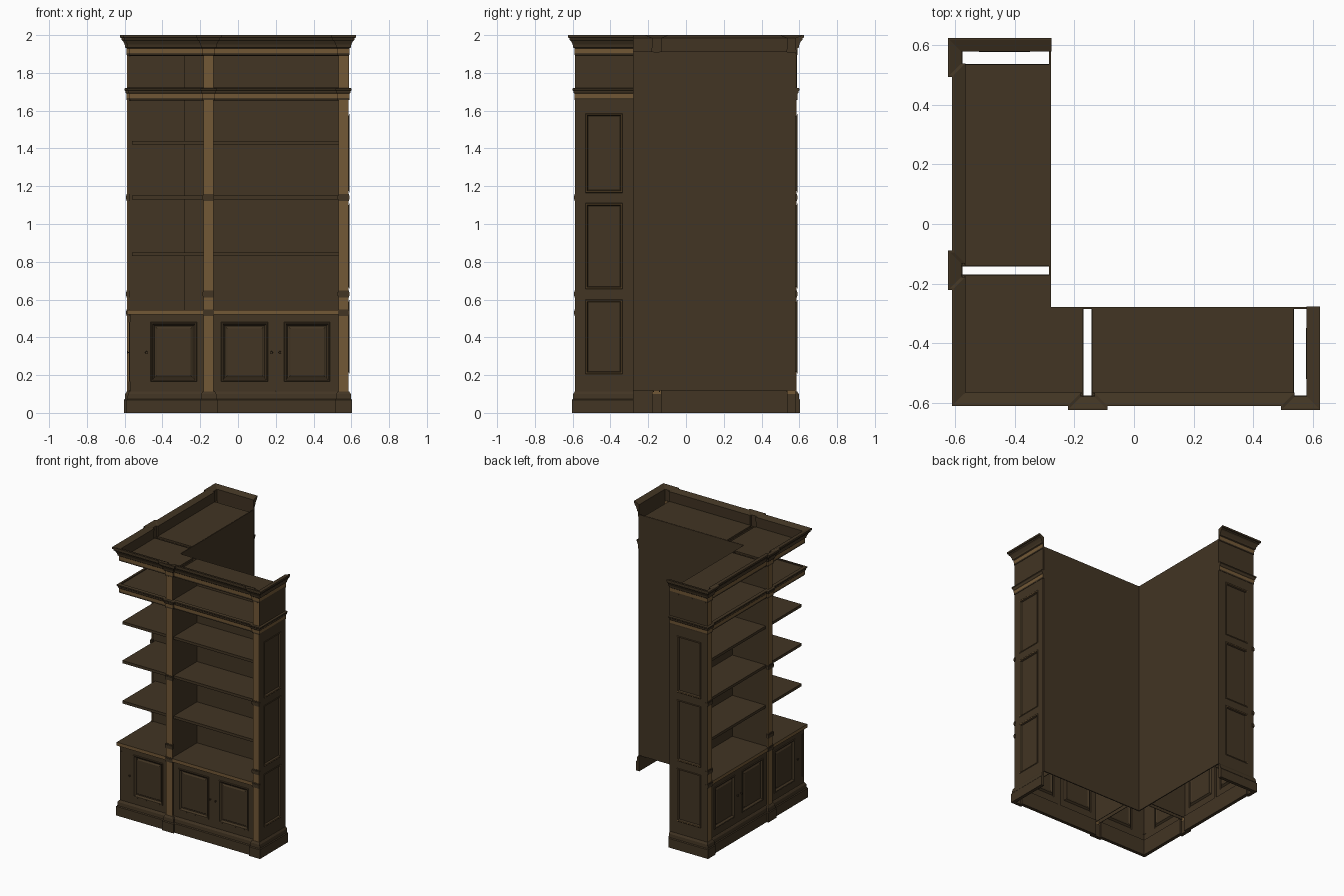
import bpy, bmesh, math
from mathutils import Vector

if "Cube" in bpy.data.objects:
    bpy.data.objects.remove(bpy.data.objects["Cube"])


def material(name, rgb):
    m = bpy.data.materials.new(name)
    m.diffuse_color = (*rgb, 1)
    m.use_nodes = True
    m.node_tree.nodes["Principled BSDF"].inputs["Base Color"].default_value = m.diffuse_color
    return m


DARK = material("dark walnut", (0.054, 0.035, 0.017))
LIGHT = material("light walnut", (0.17, 0.098, 0.037))


def add(name, verts, faces, mats=None, mirror=True, closed=True):
    """Make a mesh object, and its twin on the other wing (x and y swapped)."""
    sets = [(name, verts, faces)]
    if mirror:
        sets.append((name + "_left_wing", [(y, x, z) for x, y, z in verts],
                     [tuple(reversed(f)) for f in faces]))
    for n, v, f in sets:
        me = bpy.data.meshes.new(n)
        me.from_pydata(v, [], f)
        me.materials.append(DARK)
        me.materials.append(LIGHT)
        if mats:
            me.polygons.foreach_set("material_index", mats)
        if closed:
            bm = bmesh.new()
            bm.from_mesh(me)
            bmesh.ops.recalc_face_normals(bm, faces=bm.faces)
            bm.to_mesh(me)
            bm.free()
        bpy.context.collection.objects.link(bpy.data.objects.new(n, me))


def prism(name, pts, z0, z1, sides=0, mirror=True):
    n = len(pts)
    verts = [(x, y, z) for z in (z0, z1) for x, y in pts]
    faces = [tuple(reversed(range(n))), tuple(range(n, 2 * n))]
    faces += [(i, (i + 1) % n, n + (i + 1) % n, n + i) for i in range(n)]
    add(name, verts, faces, [0, 0] + [sides] * n, mirror)


def box(name, x0, x1, y0, y1, z0, z1, sides=0):
    prism(name, [(x0, y0), (x1, y0), (x1, y1), (x0, y1)], z0, z1, sides)


def panel(name, outer, inner, steps, place, light=()):
    """Framed panel: concentric rectangles at given (inset, depth)."""
    def rect(r, i, d):
        u0, u1, z0, z1 = r
        return [place(u, d, z) for u, z in ((u0 + i, z0 + i), (u1 - i, z0 + i),
                                            (u1 - i, z1 - i), (u0 + i, z1 - i))]
    verts = rect(outer, 0, 0)
    for i, d in steps:
        verts += rect(inner, i, d)
    faces, mats = [], []
    for k in range(len(steps)):
        for j in range(4):
            a, b = 4 * k + j, 4 * k + (j + 1) % 4
            faces.append((a, b, b + 4, a + 4))
            mats.append(1 if k in light else 0)
    m = 4 * len(steps)
    faces.append((m, m + 1, m + 2, m + 3))
    add(name, verts, faces, mats + [0], closed=False)


# Plan line of the fronts, stepping out round each post, on both wings
C, P, E = 0.573, 0.587, 0.565
half = [(-C, -C), (-0.185, -C), (-0.185, -P), (-0.125, -P), (-0.125, -C),
        (0.53, -C), (0.53, -P), (P, -P), (P, -0.277)]
path = [Vector((y, x)) for x, y in reversed(half[1:])] + [Vector(p) for p in half]


def sweep(name, profile, light=()):
    """Sweep a closed (offset, z) profile along the plan line, mitred."""
    norms = []
    for a, b in zip(path, path[1:]):
        d = (b - a).normalized()
        norms.append(Vector((d.y, -d.x)))
    verts, faces, mats = [], [], []
    n = len(profile)
    for i, p in enumerate(path):
        a, b = norms[max(i - 1, 0)], norms[min(i, len(norms) - 1)]
        m = (a + b) / (1 + a.dot(b))
        verts += [(p.x + m.x * o, p.y + m.y * o, z) for o, z in profile]
    for i in range(len(path) - 1):
        for j in range(n):
            k = (j + 1) % n
            faces.append((i * n + j, (i + 1) * n + j, (i + 1) * n + k, i * n + k))
            mats.append(1 if j in light else 0)
    last = (len(path) - 1) * n
    faces += [tuple(range(n)), tuple(range(last, last + n))]
    add(name, verts, faces, mats + [0, 0], mirror=False)


# Mouldings
sweep("cornice", [(-0.005, 1.89), (0.003, 1.895), (0.003, 1.905), (0.004, 1.93),
                  (0.010, 1.935), (0.013, 1.95), (0.022, 1.968), (0.029, 1.975),
                  (0.030, 1.984), (0.037, 1.987), (0.037, 2.0), (0.03, 2.0),
                  (-0.008, 1.985)], light=(2,))
sweep("architrave", [(-0.006, 1.655), (0.002, 1.657), (0.003, 1.667), (0.004, 1.69),
                     (0.008, 1.695), (0.010, 1.705), (0.015, 1.71), (0.015, 1.718),
                     (-0.006, 1.722)], light=(2,))
sweep("plinth", [(-0.008, 0), (0.017, 0), (0.017, 0.068), (0.012, 0.074),
                 (0.010, 0.1), (0.003, 0.112), (-0.008, 0.118)])


# Boards: one bent corner board and a straight board on each wing
def boards(name, e, z0, z1, sides=0):
    prism("corner_" + name, [(-e, -e), (-0.172, -e), (-0.172, -0.28), (-0.28, -0.28),
                             (-0.28, -0.172), (-e, -0.172)], z0, z1, sides, False)
    box("straight_" + name, -0.14, 0.535, -e, -0.28, z0, z1, sides)


for i, z in enumerate((0.83, 1.13, 1.42)):
    boards(f"shelf_{i + 1}", 0.56, z, z + 0.02)
boards("upper_shelf", 0.57, 1.69, 1.715)
boards("top_board", E, 1.895, 1.912)
boards("counter", 0.588, 0.52, 0.545, 1)

# Back panels and bay side walls
box("back_panel", -0.285, 0.58, -0.285, -0.278, 0.118, 1.91)
for name, x in (("corner_bay_wall", -0.174), ("bay_inner_wall", -0.142),
                ("bay_outer_wall", 0.533)):
    box(name, x, x + 0.004, -0.58, -0.28, 0.11, 1.9)

# Posts with small bands
for name, x0, x1 in (("middle_post", -0.182, -0.13), ("end_post", 0.533, 0.586)):
    box(name, x0, x1, -0.587, -0.578, 0.1, 1.9, 1)
    for j, z in enumerate((0.52, 0.62, 1.13)):
        w = 0.006 if z > 0.6 else 0.003
        box(f"{name}_band_{j}", x0 - w, x1 + 0.004, -0.593, -0.575, z, z + 0.02)
        box(f"{name}_bead_{j}", x0 - 0.002, x1 + 0.002, -0.59, -0.575, z - 0.008, z + 0.028)


# Cupboard doors with raised centre panels
def front(u, d, z):
    return (u, -0.572 - d, z)


DOOR = [(0, 0), (0.003, 0.005), (0.01, 0.004), (0.02, -0.009), (0.026, -0.009),
        (0.034, -0.004)]
for name, a, b, c, d in (("corner_door", -0.572, -0.18, -0.462, -0.218),
                         ("left_door", -0.132, 0.198, -0.09, 0.16),
                         ("right_door", 0.202, 0.535, 0.243, 0.488)):
    panel(name, (a, b, 0.112, 0.522), (c, d, 0.165, 0.48), DOOR, front)
box("corner_door_strip", -0.566, -0.55, -0.575, -0.57, 0.165, 0.48)
box("door_gap_backing", 0.19, 0.21, -0.57, -0.565, 0.112, 0.522)


# End walls with three recessed panels, plain frieze above
def end(u, d, z):
    return (0.587 + d, u, z)


STEPS = [(0, 0), (0.004, 0.003), (0.009, 0.002), (0.014, -0.01)]
for i, (a, b, c, d) in enumerate(((0.0, 0.63, 0.205, 0.60), (0.63, 1.14, 0.655, 1.11),
                                  (1.14, 1.66, 1.165, 1.585))):
    panel(f"end_panel_{i + 1}", (-P, -0.277, a, b), (-0.533, -0.335, c, d), STEPS, end,
          light=(2,))
box("end_frieze", 0.583, 0.587, -P, -0.277, 1.66, 1.9)


# Door knobs
def knob(name, x, z, r=0.007):
    verts = [(x + r * math.cos(t) * s, -0.574 - k * r, z + r * math.sin(t) * s)
             for k, s in ((0, 0.5), (1, 0.5), (1.4, 1), (2, 0.8))
             for t in [math.tau * q / 10 for q in range(10)]]
    faces = [(a * 10 + q, a * 10 + (q + 1) % 10, a * 10 + 10 + (q + 1) % 10, a * 10 + 10 + q)
             for a in range(3) for q in range(10)]
    add(name, verts, faces + [tuple(range(10)), tuple(range(30, 40))])


for name, x in (("corner_knob", -0.485), ("left_knob", 0.178), ("right_knob", 0.222)):
    knob(name, x, 0.32)
